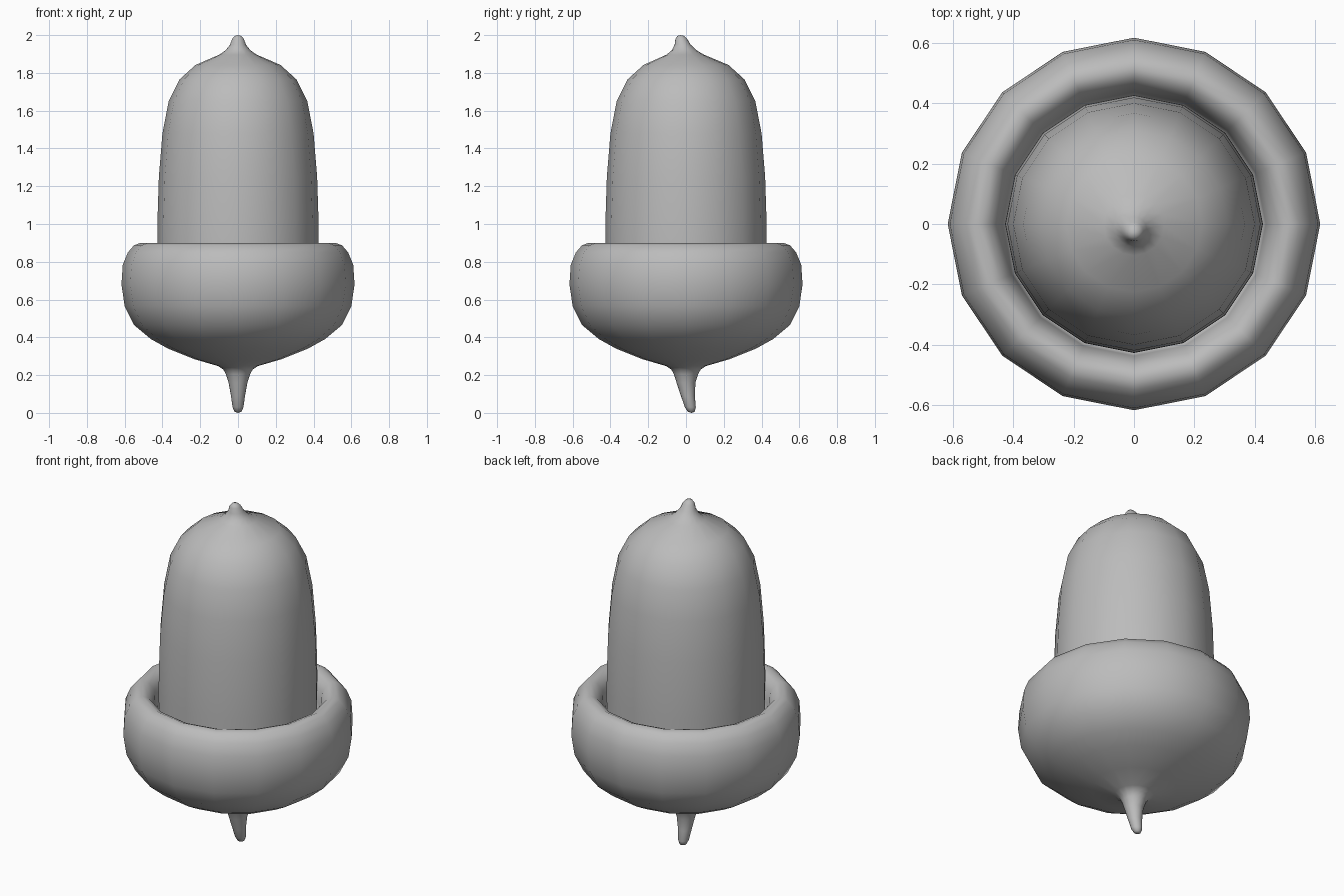
import bpy, bmesh, math

if "Cube" in bpy.data.objects:
    bpy.data.objects.remove(bpy.data.objects["Cube"])

SIDES = 16

grey = bpy.data.materials.new("plain grey")
grey.diffuse_color = (0.5, 0.5, 0.5, 1.0)
grey.use_nodes = True
grey.node_tree.nodes["Principled BSDF"].inputs["Base Color"].default_value = grey.diffuse_color


def lathe(name, profile, start=None, end=None):
    """Revolve (radius, z, y shift) rings; close with a pole at start / end (z, y)."""
    bm = bmesh.new()
    rings = []
    for r, z, dy in profile:
        rings.append([bm.verts.new((r * math.cos(i * math.tau / SIDES),
                                    r * math.sin(i * math.tau / SIDES) + dy, z))
                      for i in range(SIDES)])
    for a, b in zip(rings, rings[1:]):
        for i in range(SIDES):
            j = (i + 1) % SIDES
            bm.faces.new((a[i], a[j], b[j], b[i]))
    for pole, ring in ((start, rings[0]), (end, rings[-1])):
        if pole:
            tip = bm.verts.new((0, pole[1], pole[0]))
            for i in range(SIDES):
                bm.faces.new((tip, ring[i], ring[(i + 1) % SIDES]))
    bmesh.ops.recalc_face_normals(bm, faces=bm.faces)
    mesh = bpy.data.meshes.new(name)
    bm.to_mesh(mesh)
    bm.free()
    mesh.materials.append(grey)
    mesh.polygons.foreach_set("use_smooth", [True] * len(mesh.polygons))
    obj = bpy.data.objects.new(name, mesh)
    bpy.context.collection.objects.link(obj)
    return obj


# Cup with its bent stem, rounded rim and inner wall
lathe("acorn_cup", [
    (0.018, 0.006, 0.028), (0.029, 0.03, 0.023), (0.037, 0.09, 0.010),
    (0.050, 0.16, 0.0), (0.064, 0.205, 0.0), (0.078, 0.23, 0.0),
    (0.105, 0.248, 0.0), (0.23, 0.284, 0.0), (0.37, 0.34, 0.0),
    (0.46, 0.39, 0.0), (0.55, 0.465, 0.0), (0.60, 0.565, 0.0),
    (0.617, 0.68, 0.0), (0.61, 0.785, 0.0), (0.583, 0.85, 0.0),
    (0.55, 0.888, 0.0), (0.515, 0.90, 0.0), (0.48, 0.885, 0.0),
    (0.452, 0.845, 0.0), (0.437, 0.78, 0.0), (0.425, 0.70, 0.0),
], start=(0.0, 0.029), end=(0.70, 0.0))

# Nut with a slightly bent point
lathe("acorn_nut", [
    (0.425, 0.69, 0.0), (0.427, 0.92, 0.0), (0.426, 1.03, 0.0),
    (0.419, 1.25, 0.0), (0.40, 1.48, 0.0), (0.367, 1.65, 0.0),
    (0.31, 1.765, 0.0), (0.225, 1.842, 0.0), (0.10, 1.896, -0.004),
    (0.065, 1.92, -0.010), (0.042, 1.95, -0.018), (0.031, 1.98, -0.025),
    (0.017, 1.996, -0.028),
], end=(2.0, -0.029))
